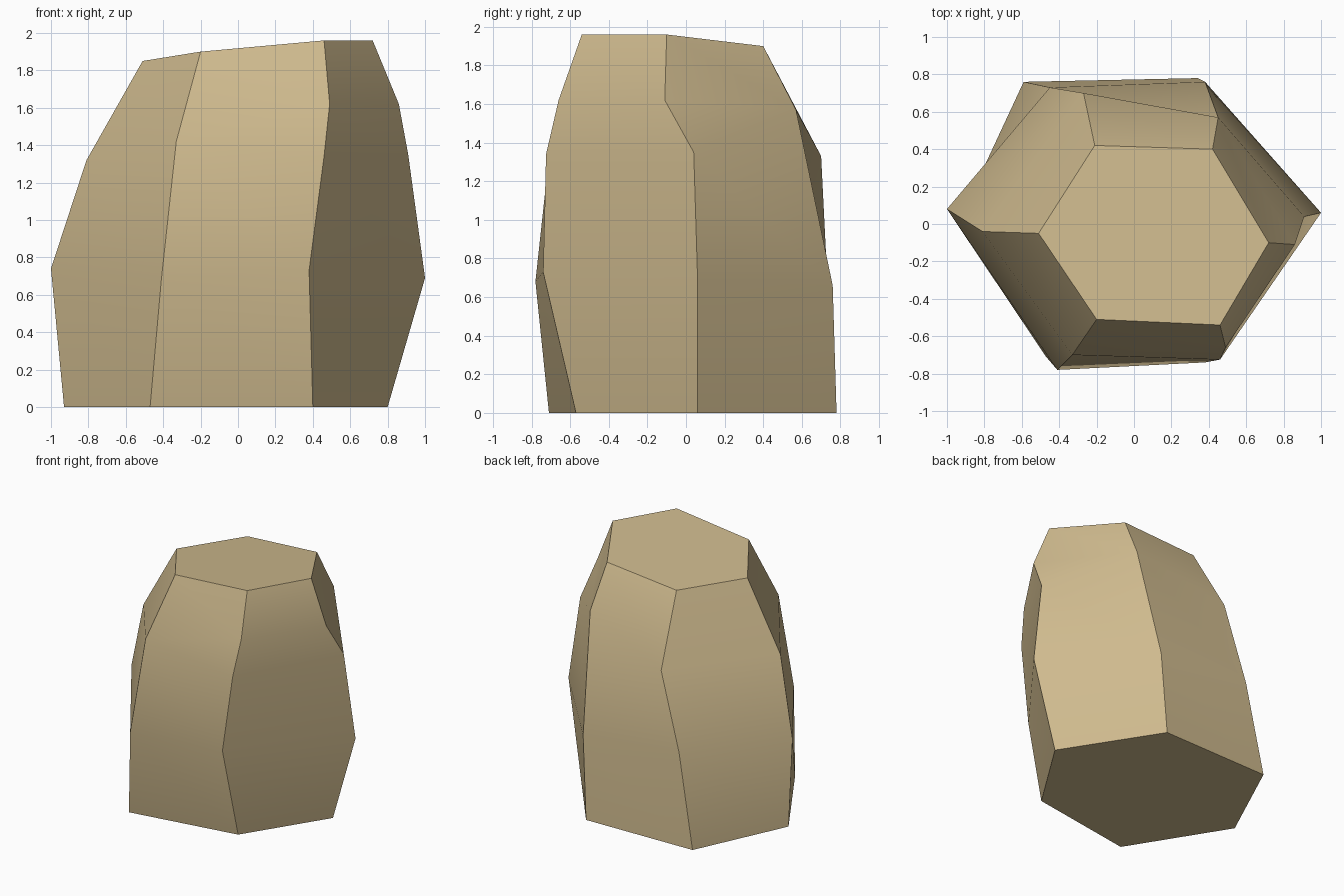
import bpy, bmesh

if "Cube" in bpy.data.objects:
    bpy.data.objects.remove(bpy.data.objects["Cube"])

# Corner columns of the six-sided boulder, each listed from top to base
left = [(-.51, -.05, 1.85), (-.81, -.04, 1.32), (-.81, -.04, 1.32), (-1, .08, .74), (-.93, .03, 0)]
front_left = [(-.20, -.51, 1.90), (-.33, -.70, 1.42), (-.33, -.70, 1.42), (-.41, -.78, .68), (-.47, -.71, 0)]
front_right = [(.46, -.54, 1.96), (.49, -.66, 1.62), (.46, -.725, 1.34), (.38, -.74, .73), (.40, -.57, 0)]
right = [(.72, -.10, 1.96), (.86, -.11, 1.62), (.91, .04, 1.35), (1, .06, .69), (.80, .06, 0)]
back_right = [(.42, .40, 1.90), (.45, .57, 1.57), (.45, .57, 1.57), (.38, .76, .66), (.34, .78, 0)]
back_left = [(-.21, .42, 1.85), (-.27, .70, 1.33), (-.27, .70, 1.33), (-.45, .73, .73), (-.59, .76, 0)]
columns = [left, front_left, front_right, right, back_right, back_left]

bm = bmesh.new()
corner = {p: bm.verts.new(p) for col in columns for p in col}

# Flat top and base
caps = [bm.faces.new([corner[c[0]] for c in columns]),
        bm.faces.new([corner[c[-1]] for c in reversed(columns)])]

# Curved sides: strips between neighbouring columns, repeated points collapse
for i, a in enumerate(columns):
    b = columns[(i + 1) % 6]
    for k in range(4):
        ring = list(dict.fromkeys([a[k], a[k + 1], b[k + 1], b[k]]))
        if len(ring) > 2:
            bm.faces.new([corner[p] for p in ring])
bmesh.ops.recalc_face_normals(bm, faces=bm.faces[:])

# Smooth within each side, crisp along columns and around the caps
for f in bm.faces:
    f.smooth = True
for f in caps:
    for e in f.edges:
        e.smooth = False
for col in columns:
    for p, q in zip(col, col[1:]):
        if p != q:
            bm.edges.get([corner[p], corner[q]]).smooth = False

mesh = bpy.data.meshes.new("boulder")
bm.to_mesh(mesh)
bm.free()
boulder = bpy.data.objects.new("boulder", mesh)
bpy.context.collection.objects.link(boulder)

sandstone = bpy.data.materials.new("sandstone")
sandstone.diffuse_color = (.62, .49, .27, 1)
sandstone.use_nodes = True
sandstone.node_tree.nodes["Principled BSDF"].inputs["Base Color"].default_value = sandstone.diffuse_color
mesh.materials.append(sandstone)
